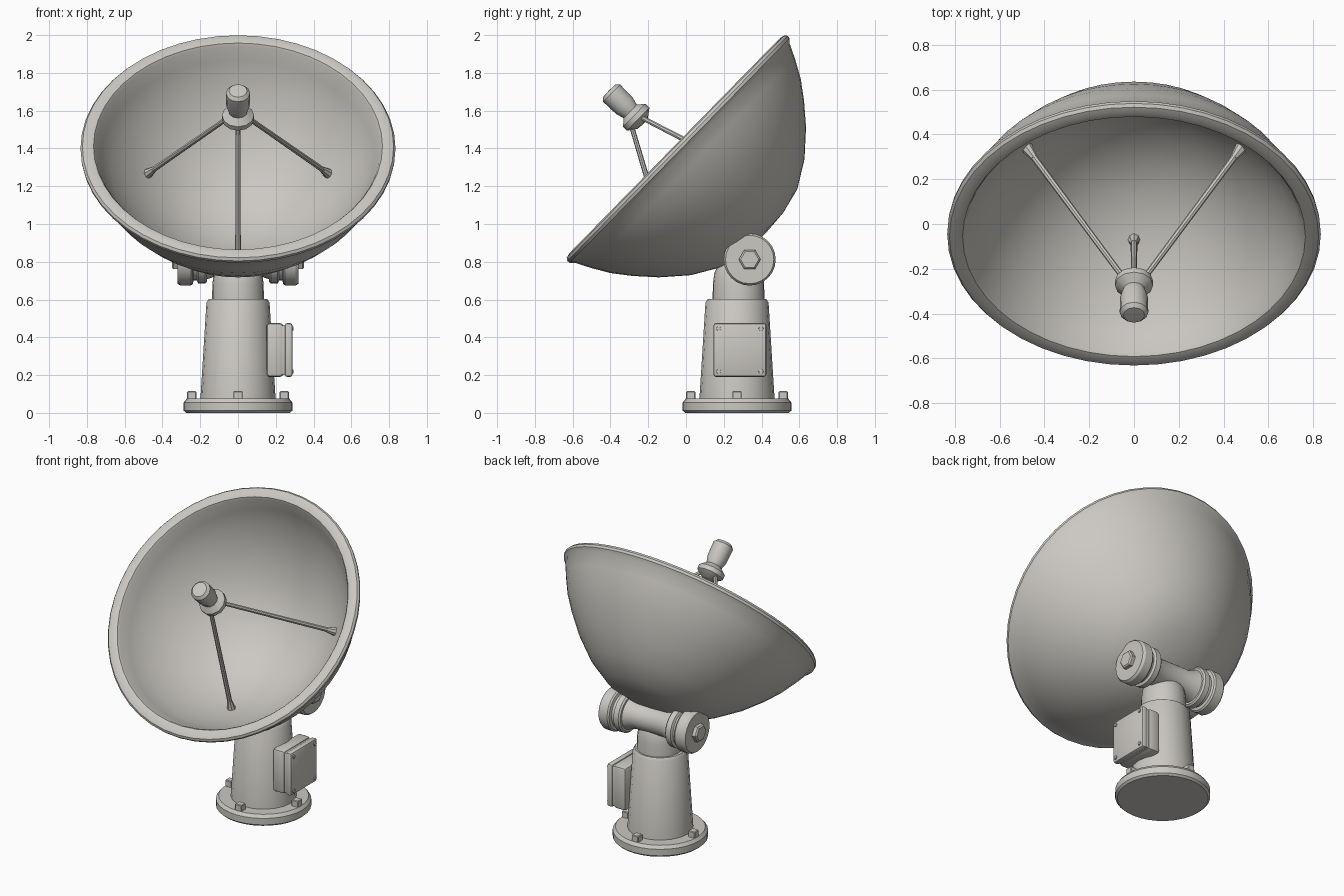
import bpy, bmesh, math
from mathutils import Vector, Matrix

if "Cube" in bpy.data.objects:
    bpy.data.objects.remove(bpy.data.objects["Cube"])

# One warm grey paint for the whole model
paint = bpy.data.materials.new("warm_grey_paint")
paint.use_nodes = True
paint.diffuse_color = (0.60, 0.58, 0.54, 1)
paint.node_tree.nodes["Principled BSDF"].inputs["Base Color"].default_value = paint.diffuse_color
parts = []


def finish(name, bm, matrix):
    bmesh.ops.recalc_face_normals(bm, faces=bm.faces)
    mesh = bpy.data.meshes.new(name)
    bm.to_mesh(mesh)
    bm.free()
    mesh.materials.append(paint)
    obj = bpy.data.objects.new(name, mesh)
    obj.matrix_world = matrix
    bpy.context.collection.objects.link(obj)
    parts.append(obj)
    return obj


def frame(origin, axis):
    """Place local z along the given axis."""
    turn = Vector(axis).to_track_quat("Z", "Y").to_matrix().to_4x4()
    return Matrix.Translation(origin) @ turn


def lathe(name, profile, matrix, sides):
    """Revolve (radius, height) points; zero radius closes to a point."""
    bm = bmesh.new()
    rings = []
    for r, h in profile:
        count = sides if r > 0 else 1
        rings.append([bm.verts.new((r * math.cos(math.tau * i / sides),
                                    r * math.sin(math.tau * i / sides), h))
                      for i in range(count)])
    for a, b in zip(rings, rings[1:]):
        for i in range(sides):
            j = (i + 1) % sides
            loop = [a[i % len(a)], a[j % len(a)], b[j % len(b)], b[i % len(b)]]
            bm.faces.new(list(dict.fromkeys(loop)))
    return finish(name, bm, matrix)


def box(name, center, size, bevel=0.0, segments=2):
    bm = bmesh.new()
    bmesh.ops.create_cube(bm, size=1, matrix=Matrix.Diagonal((*size, 1)))
    if bevel:
        bmesh.ops.bevel(bm, geom=bm.edges[:], offset=bevel, segments=segments,
                        profile=0.5, affect="EDGES")
    return finish(name, bm, Matrix.Translation(center))


def rod(name, start, end, r0, r1, sides=8):
    start, end = Vector(start), Vector(end)
    length = (end - start).length
    lathe(name, [(0, 0), (r0, 0), (r1, length), (0, length)],
          frame(start, end - start), sides)


# Pedestal: flange, tapered column and rounded neck
BASE_Y = 0.27
foot = Matrix.Translation((0, BASE_Y, 0))
lathe("base_flange", [(0, 0), (0.275, 0), (0.288, 0.012), (0.288, 0.055),
                      (0.272, 0.075), (0, 0.075)], foot, 32)
lathe("column", [(0, 0.06), (0.2, 0.06), (0.167, 0.585), (0.155, 0.602), (0, 0.602)], foot, 20)
lathe("neck", [(0, 0.58), (0.137, 0.58), (0.136, 0.68), (0.128, 0.74), (0.105, 0.79),
               (0.06, 0.83), (0, 0.84)], Matrix.Translation((0, BASE_Y + 0.008, 0)), 24)
for i in range(4):
    a = i * math.pi / 2
    box(f"base_bolt_{i + 1}", (0.245 * math.cos(a), BASE_Y + 0.245 * math.sin(a), 0.09),
        (0.048, 0.048, 0.05), 0.004, 1)

# Control box on the left side of the column
BOX_Y, BOX_Z = 0.285, 0.333
box("box_body", (0.195, BOX_Y, BOX_Z), (0.09, 0.28, 0.285), 0.018)
box("box_seal", (0.24, BOX_Y, BOX_Z), (0.05, 0.262, 0.267), 0.008)
box("box_lid", (0.268, BOX_Y, BOX_Z), (0.042, 0.28, 0.285), 0.014)
for sy in (-1, 1):
    for sz in (-1, 1):
        p = Vector((0.284, BOX_Y + sy * 0.112, BOX_Z + sz * 0.114))
        rod("lid_screw", p, p + Vector((0.011, 0, 0)), 0.014, 0.012, 6)

# Tilt axle with grooved end drums and hexagonal caps
PIVOT = Vector((0, 0.337, 0.812))
lathe("tilt_axle", [(0, -0.2), (0.118, -0.2), (0.085, -0.11), (0.085, 0.11),
                    (0.118, 0.2), (0, 0.2)], frame(PIVOT, (1, 0, 0)), 24)
for side, label in ((1, "left"), (-1, "right")):
    hub = frame(PIVOT, (side, 0, 0))
    lathe(f"{label}_drum", [(0, 0.165), (0.118, 0.165), (0.128, 0.175), (0.128, 0.21),
                            (0.112, 0.218), (0.112, 0.235), (0.13, 0.24), (0.138, 0.25),
                            (0.138, 0.305), (0.128, 0.32), (0, 0.32)], hub, 24)
    lathe(f"{label}_hex_cap", [(0, 0.31), (0.058, 0.31), (0.058, 0.342),
                               (0.048, 0.35), (0, 0.35)], hub, 6)

# Dish: thick bowl with a rounded rim, opening forward and up
DISH = frame((0, -0.055, 1.41), (0, -0.715, 0.70))
outer = [(0, -0.662), (0.15, -0.652), (0.29, -0.618), (0.43, -0.534), (0.556, -0.422),
         (0.65, -0.315), (0.72, -0.222), (0.775, -0.125), (0.812, -0.05), (0.832, -0.03)]
rim = [(0.834, -0.014), (0.824, 0), (0.795, 0.007), (0.765, 0.002), (0.755, -0.012)]
inner = [(0.725, -0.09), (0.67, -0.19), (0.59, -0.298), (0.5, -0.392), (0.4, -0.472),
         (0.28, -0.544), (0.14, -0.59), (0, -0.602)]
lathe("dish", outer + rim + inner, DISH, 48)

# Feed horn on three struts; the offset follows the dish's slope
up = (DISH.inverted().to_3x3() @ Vector((0, 0.70, 0.715))).normalized()
feed_offset = up * -0.035
lathe("feed_horn", [(0, 0.205), (0.04, 0.21), (0.085, 0.243), (0.085, 0.272), (0.05, 0.302),
                    (0.062, 0.345), (0.064, 0.44), (0.048, 0.458), (0, 0.46)],
      DISH @ Matrix.Translation(feed_offset), 12)
across = DISH.inverted().to_3x3() @ Vector((1, 0, 0))
landings = {"left": (0.48, 0.175, -0.385), "right": (-0.48, 0.175, -0.385),
            "lower": (0, -0.46, -0.43)}
for label, (u, v, depth) in landings.items():
    spread = across * u + up * v
    top = feed_offset + spread.normalized() * 0.055 + Vector((0, 0, 0.235))
    end = spread + Vector((0, 0, depth))
    rod(f"{label}_strut", DISH @ top, DISH @ end, 0.013, 0.015)
    rod(f"{label}_strut_foot", DISH @ end.lerp(top, 0.08), DISH @ end, 0.016, 0.028)

# Smooth the round surfaces, keep hard edges
bpy.ops.object.select_all(action="DESELECT")
for obj in parts:
    obj.select_set(True)
bpy.context.view_layer.objects.active = parts[0]
bpy.ops.object.shade_smooth_by_angle(angle=math.radians(32))
